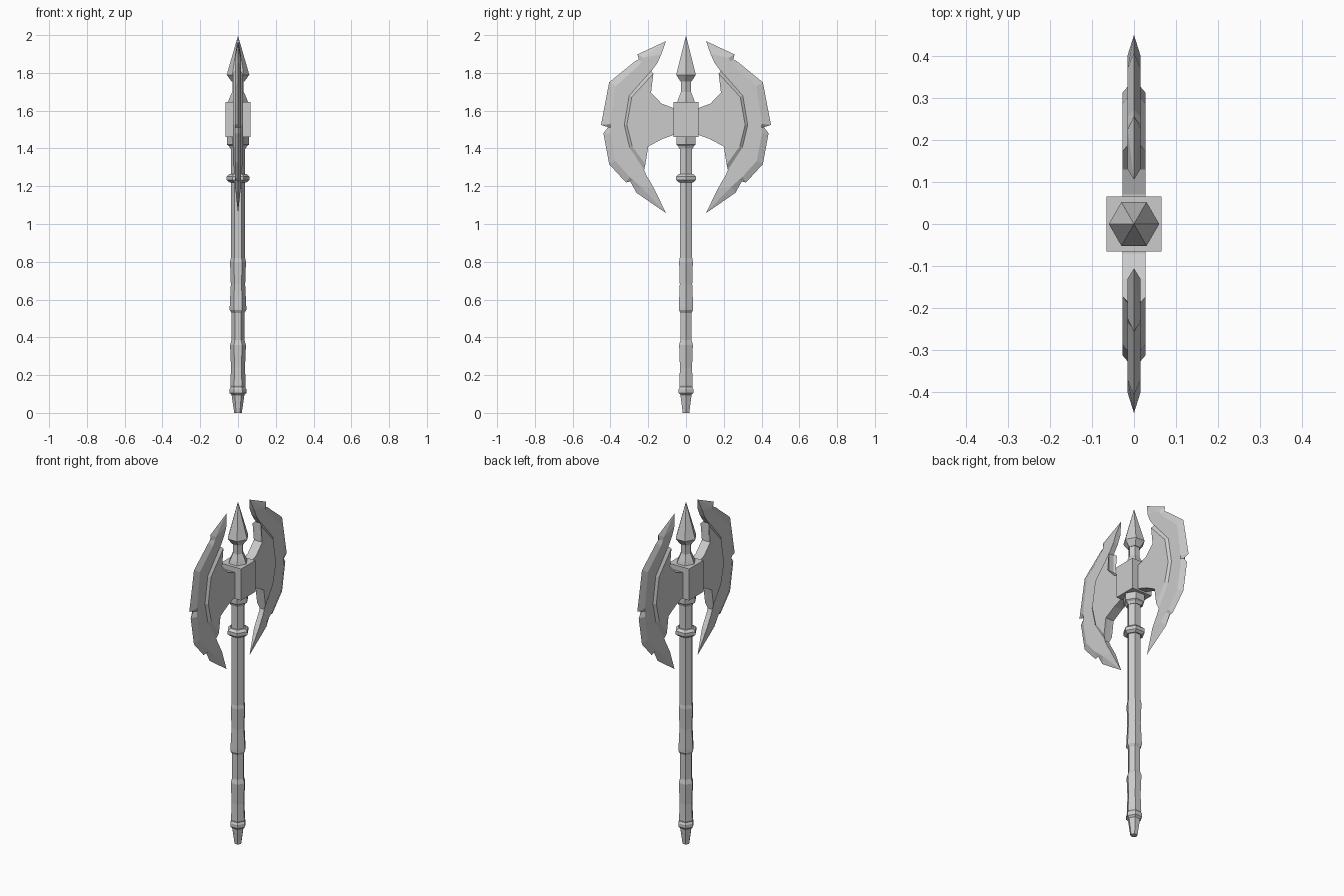
import bpy
from math import cos, sin, pi

if "Cube" in bpy.data.objects:
    bpy.data.objects.remove(bpy.data.objects["Cube"])


def mesh_object(name, verts, faces):
    me = bpy.data.meshes.new(name)
    me.from_pydata(verts, [], faces)
    me.update()
    ob = bpy.data.objects.new(name, me)
    bpy.context.collection.objects.link(ob)
    # consistent outward normals
    import bmesh
    bm = bmesh.new()
    bm.from_mesh(me)
    bmesh.ops.remove_doubles(bm, verts=bm.verts, dist=1e-5)
    bmesh.ops.recalc_face_normals(bm, faces=bm.faces)
    bm.to_mesh(me)
    bm.free()
    return ob


def bridge(n, rings):
    return [(k * n + i, k * n + (i + 1) % n, (k + 1) * n + (i + 1) % n, (k + 1) * n + i)
            for k in range(rings - 1) for i in range(n)]


def hex_lathe(name, profile):
    """Six-sided turned part from (radius, z) pairs."""
    n = 6
    verts = [(r * cos(i * pi / 3), r * sin(i * pi / 3), z) for r, z in profile for i in range(n)]
    last = (len(profile) - 1) * n
    faces = bridge(n, len(profile)) + [tuple(range(n)), tuple(range(last, last + n))]
    return mesh_object(name, verts, faces)


def mirror_y(ob):
    ob.modifiers.new("mirror", 'MIRROR').use_axis = (False, True, False)
    ob.modifiers["mirror"].use_mirror_merge = False


# Shaft, grip and fittings
hex_lathe("pommel", [(.020, 0), (.034, .095), (.045, .105), (.045, .125), (.036, .14)])
hex_lathe("lower_grip", [(.036, .13), (.041, .145), (.037, .24), (.042, .36), (.034, .385)])
hex_lathe("middle_grip", [(.034, .38), (.034, .53), (.044, .545), (.044, .56)])
hex_lathe("upper_grip", [(.044, .56), (.038, .68), (.042, .80), (.038, .82)])
hex_lathe("shaft", [(.038, .81), (.038, 1.42)])
hex_lathe("shaft_ring", [(.045, 1.22), (.060, 1.232), (.060, 1.252), (.045, 1.265)])
hex_lathe("collar", [(.042, 1.40), (.047, 1.412), (.058, 1.42), (.058, 1.47)])
hex_lathe("spike_neck", [(.055, 1.64), (.046, 1.665), (.030, 1.70), (.030, 1.76)])
hex_lathe("spike", [(.034, 1.755), (.060, 1.79), (.0005, 1.995)])

# Head block
bpy.ops.mesh.primitive_cube_add(size=1, location=(0, 0, 1.553))
block = bpy.context.object
block.name = "head_block"
block.scale = (.132, .132, .184)

# Cheek plate between block and blade, with a bevelled outer step
inner = [(.05, 1.47), (.07, 1.47), (.13, 1.448), (.2, 1.41), (.222, 1.285)]
outer = [(.300, 1.405), (.328, 1.525), (.302, 1.68), (.188, 1.81)]
back = [(.185, 1.695), (.13, 1.638), (.07, 1.615), (.05, 1.615)]
wide = inner + outer + back
step = inner[:-1] + [(.215, 1.315)] + [(y - .015, 1.53 + (z - 1.53) * .95) for y, z in outer] + back
rings = [(-.027, step), (-.014, wide), (.014, wide), (.027, step)]
n = len(wide)
plate = mesh_object("cheek_plate", [(x, y, z) for x, ring in rings for y, z in ring],
                    bridge(n, 4) + [tuple(range(n)), tuple(range(3 * n, 4 * n))])
mirror_y(plate)

# Crescent blade: cutting edge, bevel ridge and inner edge at each station
stations = [
    ((.106, 1.968), (.106, 1.968), (.106, 1.968)),
    ((.257, 1.898), (.225, 1.880), (.130, 1.900)),
    ((.250, 1.872), (.235, 1.860), (.150, 1.855)),
    ((.272, 1.860), (.255, 1.835), (.182, 1.810)),
    ((.407, 1.750), (.372, 1.730), (.280, 1.675)),
    ((.450, 1.524), (.402, 1.530), (.305, 1.535)),
    ((.413, 1.513), (.400, 1.510), (.305, 1.515)),
    ((.437, 1.480), (.402, 1.480), (.300, 1.480)),
    ((.407, 1.317), (.375, 1.335), (.275, 1.390)),
    ((.318, 1.220), (.298, 1.248), (.222, 1.285)),
    ((.295, 1.225), (.282, 1.235), (.208, 1.255)),
    ((.262, 1.165), (.240, 1.198), (.170, 1.190)),
    ((.106, 1.058), (.106, 1.058), (.106, 1.058))]
t = .015
verts = []
for k, (e, r, i) in enumerate(stations):
    h = 0 if k in (0, len(stations) - 1) else t
    verts += [(0, *e), (h, *r), (h, *i), (-h, *i), (-h, *r)]
blade = mesh_object("crescent_blade", verts, bridge(5, len(stations)))
mirror_y(blade)
